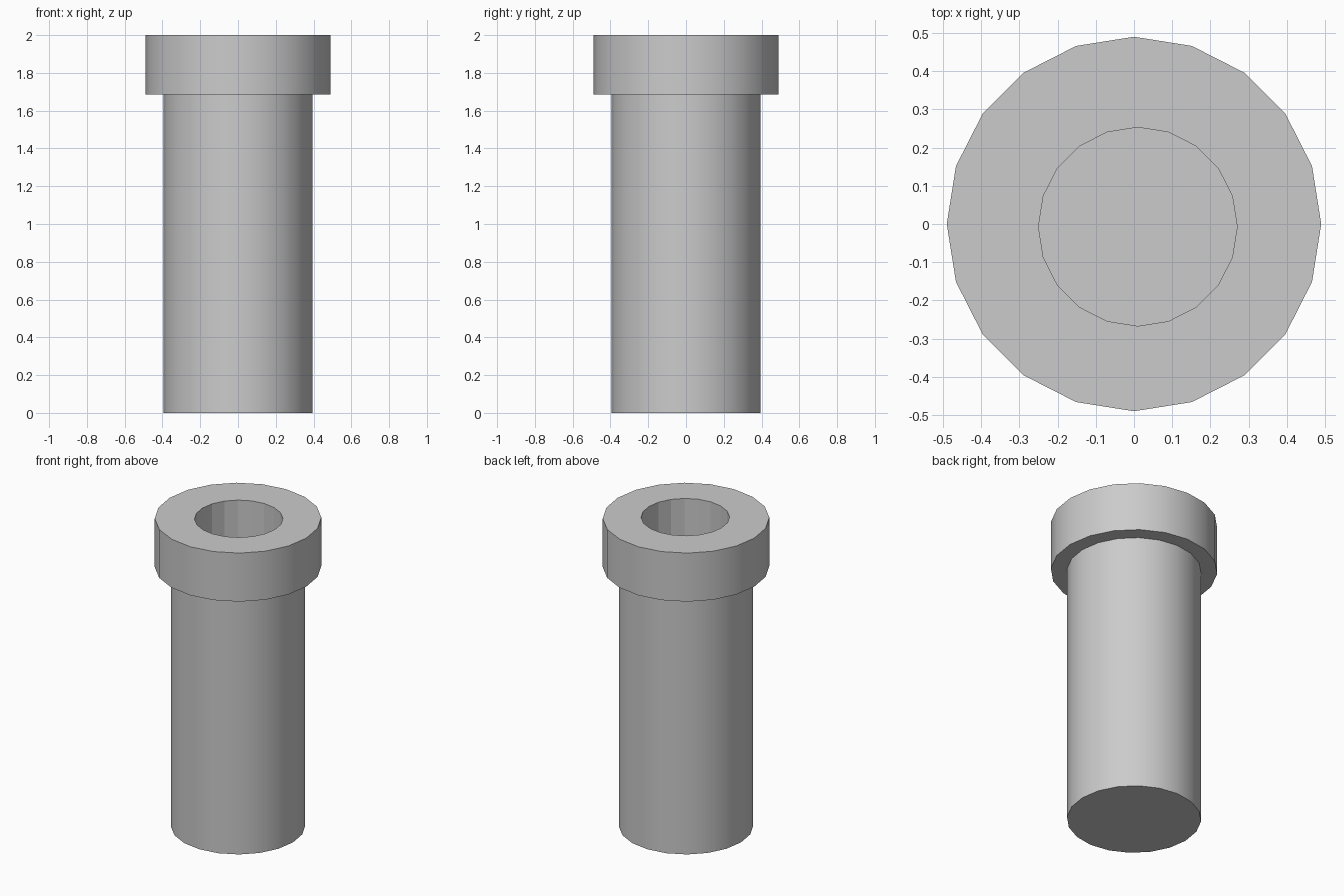
import bpy, bmesh
from math import cos, sin, tau

if "Cube" in bpy.data.objects:
    bpy.data.objects.remove(bpy.data.objects["Cube"])

SIDES = 20
bm = bmesh.new()


def ring(r, z, cx=0.0, cy=0.0):
    """One closed loop of vertices."""
    return [bm.verts.new((cx + r * cos(tau * i / SIDES),
                          cy + r * sin(tau * i / SIDES), z)) for i in range(SIDES)]


def bridge(a, b, smooth=False):
    for i in range(SIDES):
        j = (i + 1) % SIDES
        bm.faces.new((a[i], a[j], b[j], b[i])).smooth = smooth


# Outer shaft and collar, then the slightly off-centre bore
BORE = (0.01, -0.007)
base = ring(0.395, 0.0)
neck = ring(0.395, 1.685)
collar_low = ring(0.49, 1.685)
collar_top = ring(0.49, 2.0)
bore_top = ring(0.26, 2.0, *BORE)
bore_floor = ring(0.26, 0.9, *BORE)

bridge(base, neck, True)
bridge(neck, collar_low)
bridge(collar_low, collar_top, True)
bridge(collar_top, bore_top)
bridge(bore_top, bore_floor)
bm.faces.new(base)
bm.faces.new(bore_floor)
bmesh.ops.recalc_face_normals(bm, faces=bm.faces[:])

# Crisp rims, smooth outer walls
for e in bm.edges:
    e.smooth = all(f.smooth for f in e.link_faces)

mesh = bpy.data.meshes.new("collared_pipe")
bm.to_mesh(mesh)
bm.free()
pipe = bpy.data.objects.new("collared_pipe", mesh)
bpy.context.collection.objects.link(pipe)
